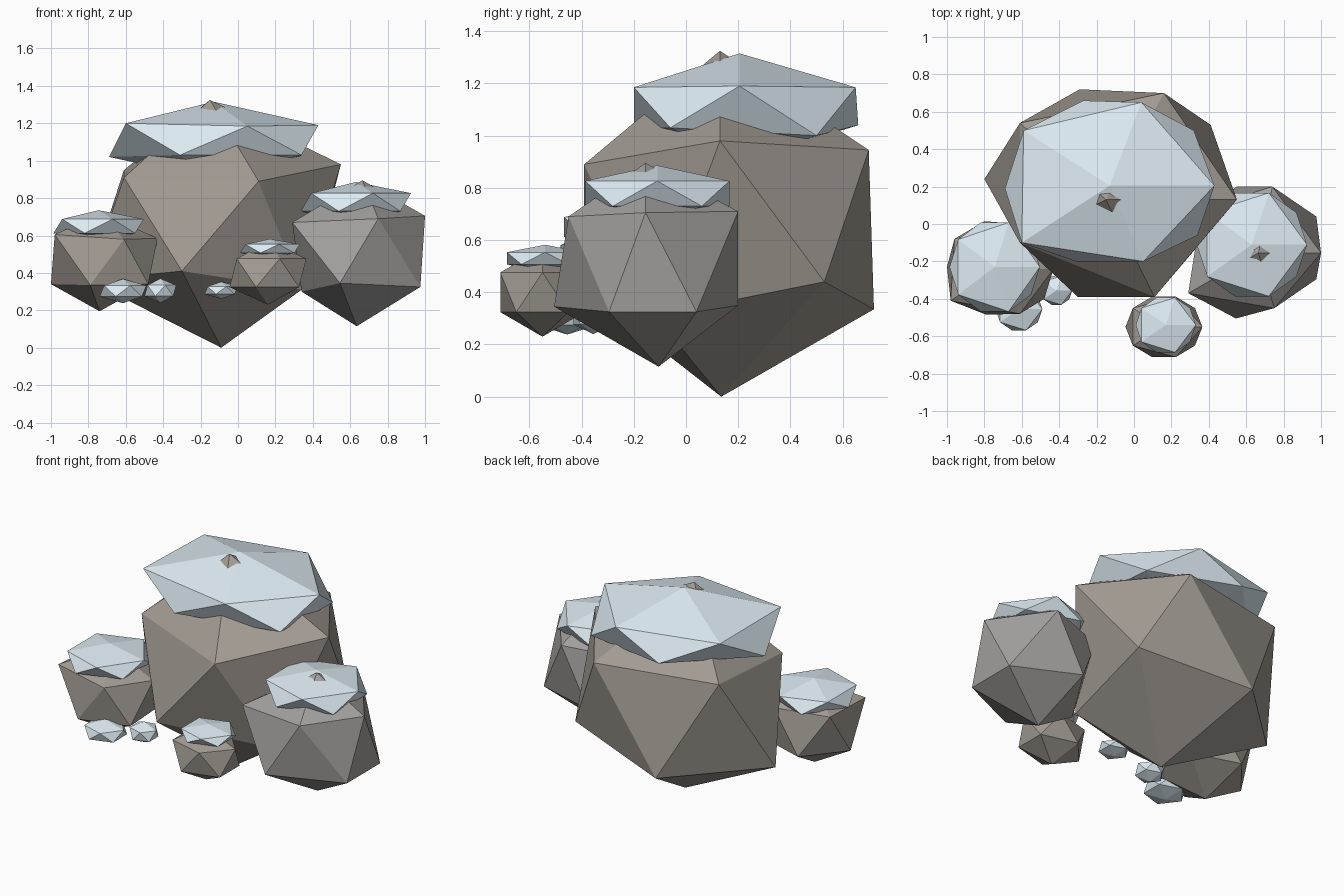
import bpy, math


def material(name, color):
    m = bpy.data.materials.new(name)
    m.diffuse_color = (*color, 1)
    return m


BROWN = material("brown_stone", (0.36, 0.325, 0.29))
GREY = material("grey_stone", (0.36, 0.35, 0.34))
SNOW = material("snow", (0.72, 0.83, 0.89))


# Low-poly lump: two rings of five points (counter-clockwise from +x) and two poles
def lump(name, mat, top, upper, lower, bottom):
    faces = []
    for i in range(5):
        j = (i + 1) % 5
        faces += [(0, 1 + i, 1 + j), (1 + i, 6 + i, 1 + j),
                  (6 + i, 6 + j, 1 + j), (11, 6 + j, 6 + i)]
    mesh = bpy.data.meshes.new(name)
    mesh.from_pydata([top, *upper, *lower, bottom], [], faces)
    mesh.materials.append(mat)
    obj = bpy.data.objects.new(name, mesh)
    bpy.context.collection.objects.link(obj)


# Regular squashed lump
def round_lump(name, mat, center, size):
    (x, y, z), (a, b, c) = center, size

    def ring(start, h):
        k = 0.894
        angles = [math.radians(start + 72 * i) for i in range(5)]
        return [(x + a * k * math.cos(t), y + b * k * math.sin(t), z + c * h)
                for t in angles]

    lump(name, mat, (x, y, z + c), ring(0, 0.447), ring(36, -0.447), (x, y, z - c))


# Main boulder and its snow cap
lump("main_boulder", BROWN, (-0.15, 0.13, 1.325),
     [(0.55, 0.13, 0.98), (0.16, 0.70, 0.945), (-0.61, 0.54, 0.95),
      (-0.61, -0.10, 0.91), (0.11, -0.39, 0.89)],
     [(0.41, 0.53, 0.44), (-0.29, 0.72, 0.335), (-0.80, 0.24, 0.36),
      (-0.30, -0.39, 0.41), (0.34, -0.12, 0.31)],
     (-0.09, 0.135, 0))
lump("main_snow_cap", SNOW, (-0.13, 0.205, 1.315),
     [(0.43, 0.205, 1.19), (0.04, 0.65, 1.185), (-0.59, 0.50, 1.19),
      (-0.60, -0.10, 1.20), (0.05, -0.20, 1.185)],
     [(0.32, 0.50, 1.00), (-0.27, 0.66, 1.04), (-0.69, 0.19, 1.02),
      (-0.31, -0.20, 1.03), (0.34, -0.06, 1.03)],
     (-0.13, 0.20, 0.90))

# Right boulder and its snow cap
lump("right_boulder", GREY, (0.665, -0.155, 0.895),
     [(1.0, -0.155, 0.705), (0.74, 0.20, 0.71), (0.36, 0.08, 0.68),
      (0.29, -0.37, 0.67), (0.75, -0.45, 0.69)],
     [(0.975, 0.04, 0.325), (0.55, 0.20, 0.35), (0.34, -0.15, 0.30),
      (0.545, -0.505, 0.345), (0.975, -0.295, 0.325)],
     (0.635, -0.105, 0.115))
round_lump("right_snow_cap", SNOW, (0.63, -0.11, 0.778), (0.33, 0.325, 0.108))

# Left boulder and its snow cap
lump("left_boulder", BROWN, (-0.73, -0.24, 0.72),
     [(-0.43, -0.24, 0.585), (-0.62, 0.0, 0.60), (-0.96, -0.08, 0.60),
      (-0.98, -0.41, 0.605), (-0.61, -0.48, 0.58)],
     [(-0.50, -0.08, 0.34), (-0.80, 0.015, 0.34), (-1.0, -0.23, 0.34),
      (-0.79, -0.485, 0.335), (-0.48, -0.40, 0.34)],
     (-0.74, -0.24, 0.195))
round_lump("left_snow_cap", SNOW, (-0.745, -0.23, 0.65), (0.27, 0.28, 0.085))

# Small front boulder and its snow cap
round_lump("front_boulder", BROWN, (0.16, -0.55, 0.40), (0.23, 0.19, 0.17))
round_lump("front_snow_cap", SNOW, (0.17, -0.54, 0.53), (0.18, 0.172, 0.052))

# Small snow clumps at the foot of the boulders
for i, (c, r, h) in enumerate([((-0.615, -0.455, 0.303), 0.14, 0.065),
                               ((-0.415, -0.355, 0.305), 0.095, 0.065),
                               ((-0.09, -0.29, 0.307), 0.10, 0.046)]):
    round_lump(f"snow_clump_{i + 1}", SNOW, c, (r, r * 0.95, h))
